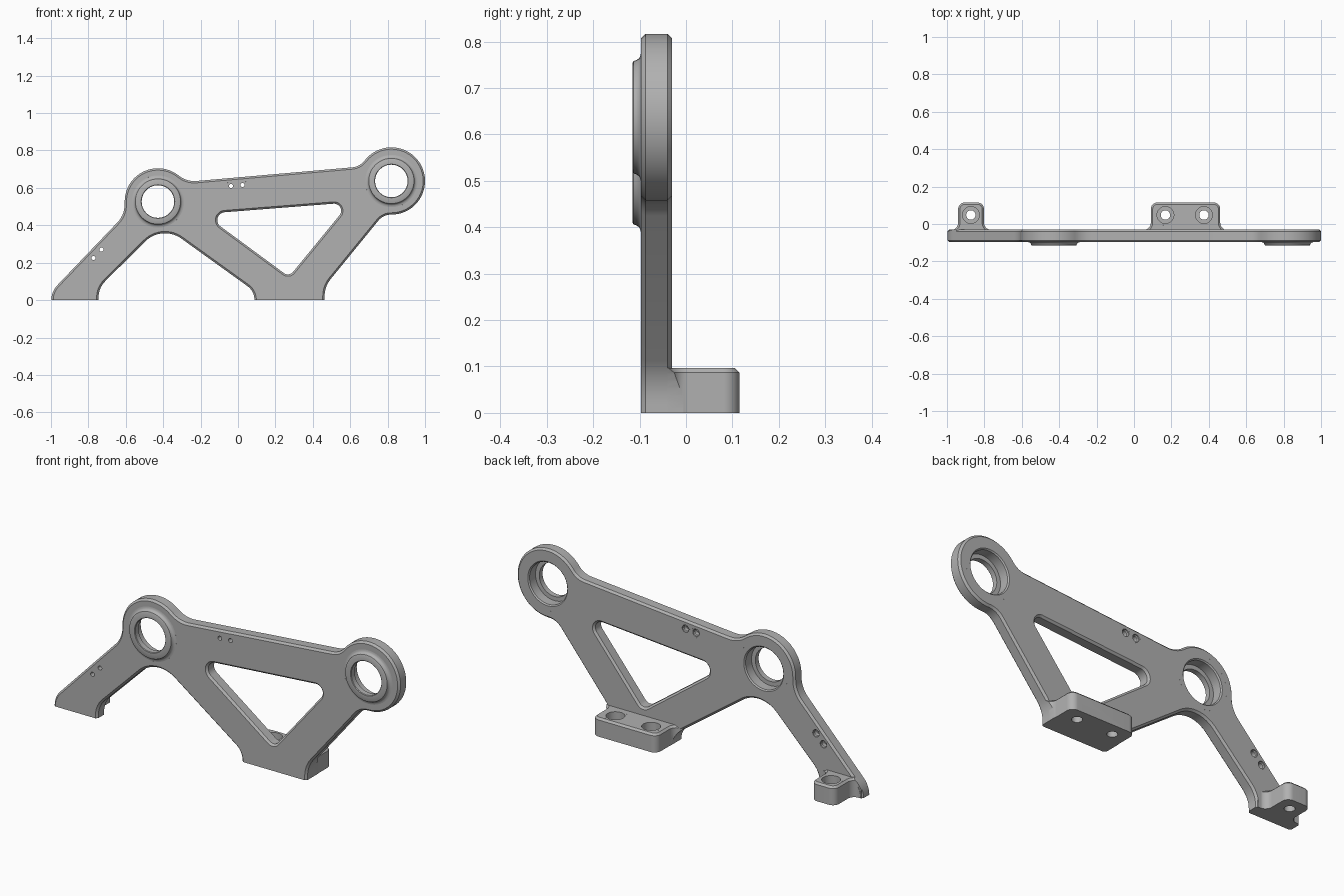
import bpy, bmesh
from math import radians, sin, cos, tan, pi
from mathutils import Vector, Matrix

cube = bpy.data.objects.get("Cube")
if cube:
    bpy.data.objects.remove(cube)

metal = bpy.data.materials.new("grey_metal")
metal.use_nodes = True
GREY = (0.44, 0.44, 0.44, 1)
metal.diffuse_color = GREY
metal.node_tree.nodes["Principled BSDF"].inputs["Base Color"].default_value = GREY

FRONT, BACK, CHAMFER, FOOT_TOP = -0.097, -0.03, 0.01, 0.097
UPRIGHT = Matrix.Rotation(pi / 2, 4, "X")


def fillet(corners):
    """Round each (x, y, radius) corner of a closed polygon."""
    out = []
    for i, (x, y, r) in enumerate(corners):
        p = Vector((x, y))
        d1 = (p - Vector(corners[i - 1][:2])).normalized()
        d2 = (Vector(corners[(i + 1) % len(corners)][:2]) - p).normalized()
        if r == 0:
            out.append(p)
            continue
        turn = -d1.angle_signed(d2)
        side = 1 if turn > 0 else -1
        n = Vector((-d1.y, d1.x)) * side * r
        centre = p - d1 * r * tan(abs(turn) / 2) + n
        steps = max(4, int(abs(turn) / radians(6)))
        for k in range(steps + 1):
            out.append(centre + Matrix.Rotation(turn * k / steps, 2) @ -n)
    return out


def meet(a, b):
    """Crossing point of two lines, each given by two points."""
    p, q = Vector(a[0]), Vector(b[0])
    d, e = Vector(a[1]) - p, Vector(b[1]) - q
    return p + d * ((q - p).cross(e) / d.cross(e))


def line_loop(lines):
    """Closed outline from (line, radius of the corner with the line before)."""
    return fillet([(*meet(lines[i - 1][0], ln), r) for i, (ln, r) in enumerate(lines)])


def tangent(c, r, deg):
    a = radians(deg)
    p = Vector(c) + Vector((cos(a), sin(a))) * r
    return (p, p + Vector((sin(a), -cos(a))))


def circle(c, r, n=48):
    return [Vector(c) + Vector((cos(2 * pi * k / n), sin(2 * pi * k / n))) * r for k in range(n)]


def add_mesh(name, mesh):
    obj = bpy.data.objects.new(name, mesh)
    bpy.context.collection.objects.link(obj)
    mesh.materials.clear()
    mesh.materials.append(metal)
    return obj


def evaluated_mesh(obj):
    dg = bpy.context.evaluated_depsgraph_get()
    return bpy.data.meshes.new_from_object(obj.evaluated_get(dg))


def slab(name, loops, low, high, chamfer, matrix):
    """Extrude outline and hole loops, chamfer the rims, trim below the floor."""
    cu = bpy.data.curves.new(name, "CURVE")
    cu.dimensions, cu.fill_mode = "2D", "BOTH"
    cu.extrude = (high - low) / 2 - chamfer
    cu.bevel_depth, cu.bevel_resolution, cu.offset = chamfer, 0, -chamfer
    for loop in loops:
        sp = cu.splines.new("POLY")
        sp.points.add(len(loop) - 1)
        for pt, v in zip(sp.points, loop):
            pt.co = (v.x, v.y, 0, 1)
        sp.use_cyclic_u = True
    tmp = bpy.data.objects.new(name + "_curve", cu)
    bpy.context.collection.objects.link(tmp)
    mesh = evaluated_mesh(tmp)
    bpy.data.objects.remove(tmp)
    mesh.transform(matrix @ Matrix.Translation((0, 0, (low + high) / 2)))
    bm = bmesh.new()
    bm.from_mesh(mesh)
    bmesh.ops.remove_doubles(bm, verts=bm.verts, dist=1e-5)
    cut = bmesh.ops.bisect_plane(bm, geom=bm.verts[:] + bm.edges[:] + bm.faces[:],
                                 plane_co=(0, 0, 0), plane_no=(0, 0, 1), clear_inner=True)
    rim = [e for e in cut["geom_cut"] if isinstance(e, bmesh.types.BMEdge)]
    bmesh.ops.triangle_fill(bm, edges=rim, use_beauty=True)
    bmesh.ops.recalc_face_normals(bm, faces=bm.faces)
    bm.to_mesh(mesh)
    bm.free()
    return add_mesh(name, mesh)


def lathe(name, profile, matrix, n=48):
    """Revolve a closed (radius, height) profile around local z."""
    bm = bmesh.new()
    rings = [[bm.verts.new((*p, h)) for p in circle((0, 0), r, n)] for r, h in profile]
    for i, ring in enumerate(rings):
        for k in range(n):
            bm.faces.new((rings[i - 1][k], ring[k], ring[k - 1], rings[i - 1][k - 1]))
    bmesh.ops.recalc_face_normals(bm, faces=bm.faces)
    mesh = bpy.data.meshes.new(name)
    bm.to_mesh(mesh)
    bm.free()
    mesh.transform(matrix)
    return add_mesh(name, mesh)


# Frame outline: straight edges and boss tangents, clockwise from the outer foot
BOSS_A, RA = (-0.428, 0.527), 0.178
BOSS_B, RB = (0.82, 0.637), 0.18
floor = ((0, -0.05), (-1, -0.05))


def upright(x):
    return ((x, 0), (x, 1))


outline = line_loop([
    (upright(-0.998), 0),
    (((-0.96, 0.086), (-0.628, 0.433)), 0.115),
    (tangent(BOSS_A, RA, 180), 0.14),
    (tangent(BOSS_A, RA, 52), RA),
    (((-0.233, 0.636), (0.623, 0.711)), 0.13),
    (tangent(BOSS_B, RB, 142), 0.095),
    (tangent(BOSS_B, RB, 26), RB),
    (tangent(BOSS_B, RB, -90), RB),
    (((0.757, 0.433), (0.495, 0.112)), 0.088),
    (upright(0.463), 0.145),
    (floor, 0),
    (upright(0.088), 0),
    (((0.035, 0.086), (-0.307, 0.332)), 0.09),
    (((-0.484, 0.326), (-0.709, 0.102)), 0.15),
    (upright(-0.746), 0.125),
    (floor, 0),
])
window = line_loop([
    (((-0.056, 0.471), (0.505, 0.515)), 0.042),
    (((0.548, 0.46), (0.302, 0.16)), 0.038),
    (((0.238, 0.15), (-0.088, 0.39)), 0.036),
])

# Main plate with window, bores and screw holes
screws = [(-0.037, 0.61), (0.024, 0.615), (-0.773, 0.225), (-0.73, 0.27)]
holes = [circle(c, 0.13) for c in (BOSS_A, BOSS_B)] + [circle(c, 0.015) for c in screws]
slab("side_plate", [outline, window] + holes, -BACK, -FRONT, CHAMFER, UPRIGHT)

# Bearing collars: counterbored from behind, raised lip in front
collar = [(0.14, 0.03), (0.115, 0.03), (0.109, 0.036), (0.109, 0.085), (0.087, 0.085),
          (0.087, 0.112), (0.09, 0.115), (0.117, 0.115), (0.121, 0.113), (0.123, 0.107),
          (0.127, 0.101), (0.133, 0.098), (0.14, 0.097)]
for side, c in (("right", BOSS_A), ("left", BOSS_B)):
    lathe("bearing_collar_" + side, collar, UPRIGHT @ Matrix.Translation((*c, 0)))

# Screw holes, wider at the back
sleeve = [(0.025, 0.03), (0.019, 0.03), (0.019, 0.06), (0.011, 0.06), (0.011, 0.097), (0.025, 0.097)]
for i, c in enumerate(screws):
    lathe(f"screw_hole_{i + 1}", sleeve, UPRIGHT @ Matrix.Translation((*c, 0)))

# Mounting feet: rounded pads flaring into the plate, kept inside its outline
FLARE, HOLE_Y = 0.038, 0.048
bolt_seat = [(0.056, FOOT_TOP), (0.045, FOOT_TOP), (0.045, 0.05), (0.025, 0.05), (0.025, 0), (0.046, 0)]
for side, x0, x1, bolts in (("right", -0.94, -0.802, [-0.872]), ("left", 0.09, 0.461, [0.168, 0.374])):
    wide0, wide1, root = x0 - FLARE - 0.012, x1 + FLARE + 0.012, BACK - 0.001
    pad = fillet([
        (wide0, root - 0.02, 0), (wide0, root, 0), (x0, root, FLARE), (x0, 0.115, 0.035),
        (x1, 0.115, 0.035), (x1, root, FLARE), (wide1, root, 0), (wide1, root - 0.02, 0)])
    foot = slab("mounting_foot_" + side, [pad] + [circle((x, HOLE_Y), 0.046) for x in bolts],
                -0.05, FOOT_TOP, CHAMFER, Matrix())
    limit = slab("outline_limit", [outline], -0.3, 0.3, 0, UPRIGHT)
    mod = foot.modifiers.new("keep_inside", "BOOLEAN")
    mod.operation, mod.solver, mod.object = "INTERSECT", "EXACT", limit
    trimmed = evaluated_mesh(foot)
    foot.modifiers.clear()
    foot.data = trimmed
    bpy.data.objects.remove(limit)
    for i, x in enumerate(bolts):
        lathe(f"bolt_seat_{side}_{i + 1}", bolt_seat, Matrix.Translation((x, HOLE_Y, 0)))

# Smooth rounds, crisp edges
for obj in bpy.context.scene.objects:
    if obj.type == "MESH":
        obj.select_set(True)
        bpy.context.view_layer.objects.active = obj
bpy.ops.object.shade_smooth_by_angle(angle=radians(30))
